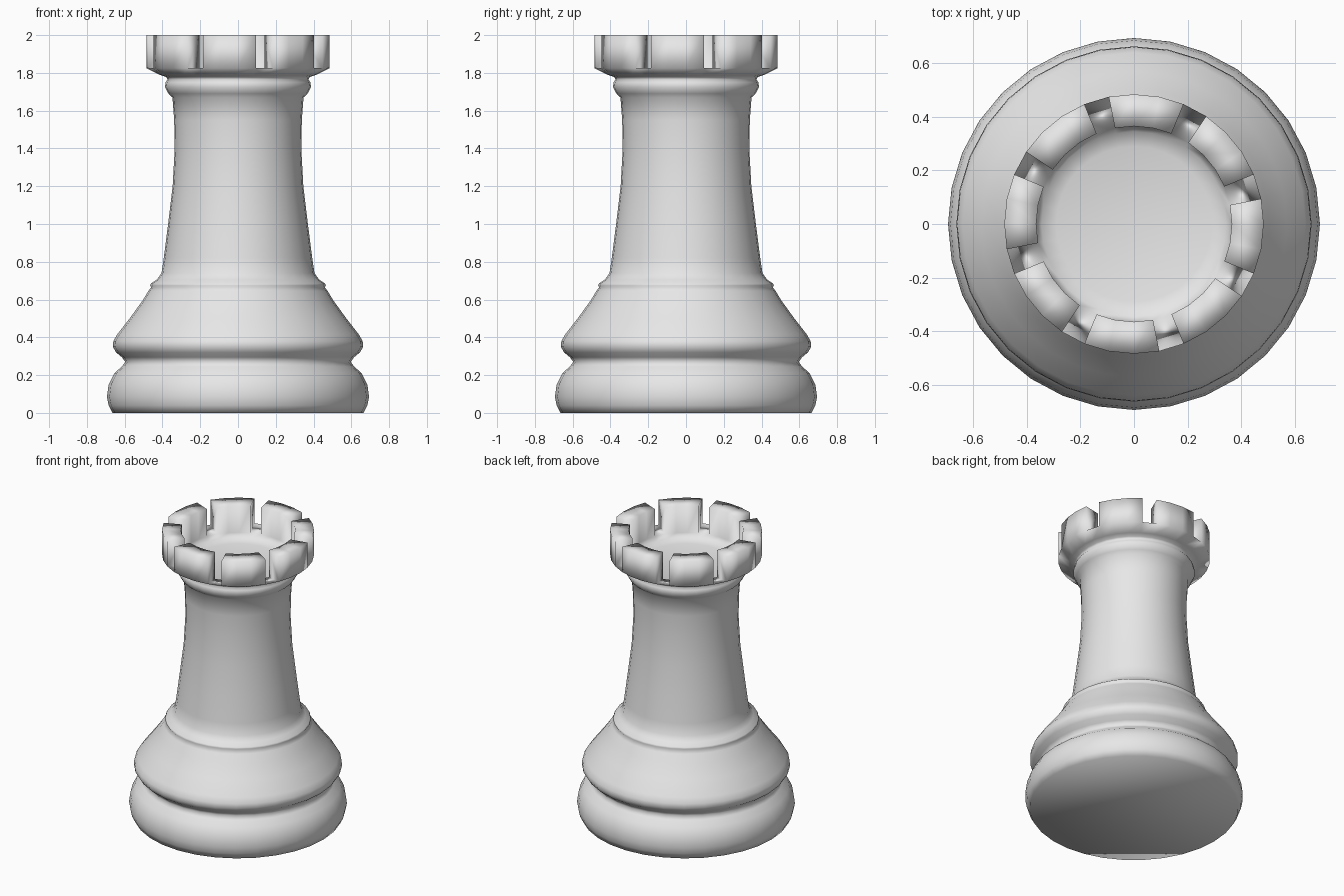
import bpy, bmesh, math

cube = bpy.data.objects.get("Cube")
if cube:
    bpy.data.objects.remove(cube, do_unlink=True)

SEG = 32
STONE = (0.8, 0.8, 0.8, 1.0)

mat = bpy.data.materials.new("light grey")
mat.use_nodes = True
mat.diffuse_color = STONE
mat.node_tree.nodes["Principled BSDF"].inputs["Base Color"].default_value = STONE

# Outer silhouette as (radius, height), from the foot up to the crown rim
BODY = [
    (0.665, 0.0), (0.685, 0.04), (0.694, 0.085), (0.685, 0.15), (0.655, 0.21),
    (0.615, 0.245), (0.597, 0.27), (0.615, 0.295), (0.645, 0.32), (0.663, 0.35),
    (0.66, 0.38), (0.64, 0.415), (0.57, 0.505), (0.505, 0.595), (0.475, 0.645),
    (0.46, 0.665), (0.465, 0.675), (0.46, 0.685), (0.43, 0.705), (0.405, 0.74),
    (0.393, 0.82), (0.37, 1.0), (0.346, 1.2), (0.335, 1.4), (0.338, 1.55),
    (0.347, 1.67), (0.368, 1.69), (0.387, 1.725), (0.383, 1.75), (0.373, 1.765),
    (0.38, 1.778), (0.41, 1.788), (0.484, 1.825),
]
# Hollow inside the crown, from the parapet inwards
CUP = [(0.365, 1.81), (0.345, 1.785), (0.29, 1.768)]
OUTER, INNER, TOP = 0.484, 0.365, 2.0


def ring(bm, radius, z):
    step = math.tau / SEG
    return [bm.verts.new((radius * math.cos(i * step), radius * math.sin(i * step), z))
            for i in range(SEG)]


def is_gap(i):
    # one segment in four is open between the battlements
    return i % 4 == 1


def strip(bm, a, b, keep=lambda i: True):
    for i in range(SEG):
        if keep(i):
            j = (i + 1) % SEG
            bm.faces.new((a[i], a[j], b[j], b[i]))


bm = bmesh.new()

# Turned body with a closed foot
body = [ring(bm, r, z) for r, z in BODY]
for a, b in zip(body, body[1:]):
    strip(bm, a, b)
bm.faces.new(list(reversed(body[0])))

# Hollow with a closed floor
cup = [ring(bm, r, z) for r, z in CUP]
for a, b in zip(cup, cup[1:]):
    strip(bm, a, b)
bm.faces.new(cup[-1])

# Battlements: raised walls with open gaps
low_out, low_in = body[-1], cup[0]
top_out, top_in = ring(bm, OUTER, TOP), ring(bm, INNER, TOP)
solid = lambda i: not is_gap(i)
strip(bm, low_out, low_in, is_gap)
strip(bm, low_out, top_out, solid)
strip(bm, top_out, top_in, solid)
strip(bm, top_in, low_in, solid)
for i in range(SEG):
    if is_gap(i):
        for k in (i, (i + 1) % SEG):
            bm.faces.new((low_out[k], top_out[k], top_in[k], low_in[k]))

bmesh.ops.recalc_face_normals(bm, faces=bm.faces[:])
for f in bm.faces:
    f.smooth = True

mesh = bpy.data.meshes.new("rook_tower")
bm.to_mesh(mesh)
bm.free()
mesh.materials.append(mat)
tower = bpy.data.objects.new("rook_tower", mesh)
bpy.context.collection.objects.link(tower)
